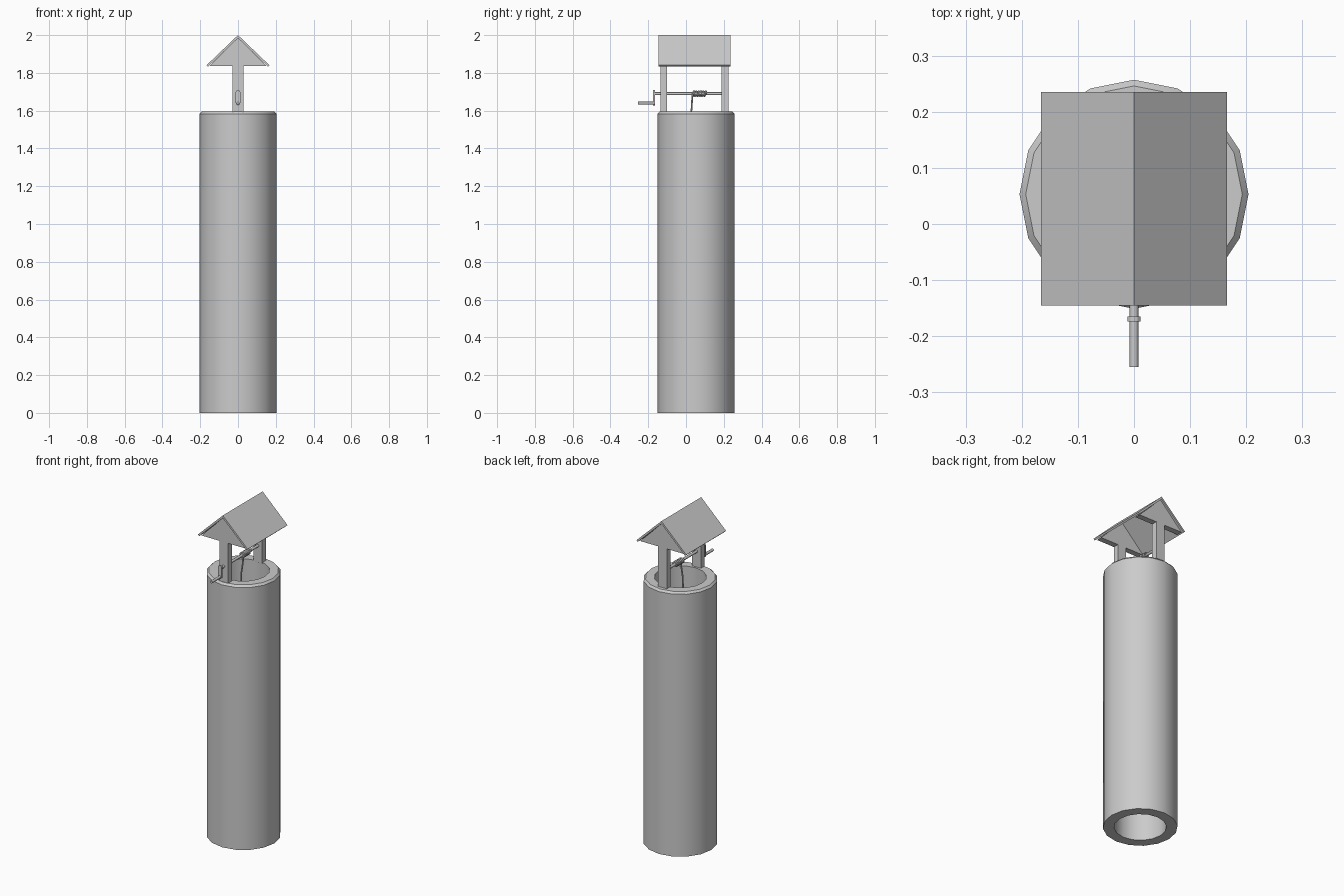
import bpy, bmesh, math
from mathutils import Vector

if "Cube" in bpy.data.objects:
    bpy.data.objects.remove(bpy.data.objects["Cube"])

grey = bpy.data.materials.new("plain grey")
grey.diffuse_color = (0.6, 0.6, 0.6, 1)
grey.use_nodes = True
grey.node_tree.nodes["Principled BSDF"].inputs["Base Color"].default_value = grey.diffuse_color


def finish(name, bm, smooth=False):
    bmesh.ops.recalc_face_normals(bm, faces=bm.faces)
    mesh = bpy.data.meshes.new(name)
    bm.to_mesh(mesh)
    bm.free()
    obj = bpy.data.objects.new(name, mesh)
    bpy.context.collection.objects.link(obj)
    mesh.materials.append(grey)
    if smooth:
        bpy.ops.object.select_all(action='DESELECT')
        obj.select_set(True)
        bpy.context.view_layer.objects.active = obj
        bpy.ops.object.shade_smooth_by_angle(angle=math.radians(50 if smooth == 2 else 30))
    return obj


def prism(name, pts, y0, y1, smooth=False):
    """Extrude an x-z outline from y0 to y1."""
    bm = bmesh.new()
    face = bm.faces.new([bm.verts.new((x, y0, z)) for x, z in pts])
    ext = bmesh.ops.extrude_face_region(bm, geom=[face])
    verts = [v for v in ext["geom"] if isinstance(v, bmesh.types.BMVert)]
    bmesh.ops.translate(bm, verts=verts, vec=(0, y1 - y0, 0))
    return finish(name, bm, smooth)


def circle(r, z, n):
    return [(r * math.cos(math.tau * i / n), z + r * math.sin(math.tau * i / n)) for i in range(n)]


def rope(name, pts, r):
    """Sweep a six-sided section along a path."""
    bm = bmesh.new()
    pts = [Vector(p) for p in pts]
    rings = []
    for i, p in enumerate(pts):
        t = (pts[min(i + 1, len(pts) - 1)] - pts[max(i - 1, 0)]).normalized()
        u = t.cross(Vector((0, 1, 0))).normalized()
        w = t.cross(u)
        rings.append([bm.verts.new(p + r * (u * math.cos(k * math.tau / 6) + w * math.sin(k * math.tau / 6)))
                      for k in range(6)])
    for a, b in zip(rings, rings[1:]):
        for k in range(6):
            bm.faces.new((a[k], a[(k + 1) % 6], b[(k + 1) % 6], b[k]))
    bm.faces.new(rings[0])
    bm.faces.new(rings[-1])
    return finish(name, bm, 2)


# Well shaft: open tube with a chamfered outer rim
bm = bmesh.new()
section = [(0.204, 0), (0.204, 1.583), (0.193, 1.595), (0.143, 1.595), (0.143, 0)]
N = 16
rings = [[bm.verts.new((r * math.cos(math.tau * i / N), 0.053 + r * math.sin(math.tau * i / N), z))
          for i in range(N)] for r, z in section]
for a, b in zip(rings, rings[1:] + rings[:1]):
    for i in range(N):
        j = (i + 1) % N
        bm.faces.new((a[i], a[j], b[j], b[i]))
finish("well_shaft", bm, 1)

# Posts, each widening into a gable under the roof
gable = [(-0.029, 1.59), (0.029, 1.59), (0.029, 1.836), (0.149, 1.836),
         (0, 1.985), (-0.149, 1.836), (-0.029, 1.836)]
prism("front_post", gable, -0.136, -0.101)
prism("back_post", gable, 0.189, 0.224)

# Roof: two thin sloping boards
prism("roof", [(0, 2.0), (0.166, 1.834 + 0.007), (0.158, 1.833), (0, 1.984),
               (-0.158, 1.833), (-0.166, 1.834 + 0.007)], -0.145, 0.235)

# Winding axle, crank arm and handle
AX = 1.69
prism("axle", circle(0.008, AX, 8), -0.17, 0.195, 2)
arm = [(0.012 * math.cos(a), AX + 0.008 + 0.012 * math.sin(a))
       for a in [math.pi * i / 6 for i in range(7)]]
arm += [(0.012 * math.cos(a), 1.64 + 0.012 * math.sin(a))
        for a in [math.pi + math.pi * i / 6 for i in range(7)]]
prism("crank_arm", arm, -0.174, -0.165)
prism("crank_handle", circle(0.008, 1.64, 8), -0.255, -0.166, 2)

# Rope: coil on the axle, then hanging into the shaft
TURNS, STEPS = 6, 14
coil = []
for i in range(TURNS * STEPS + 1):
    a = math.tau * i / STEPS
    coil.append((0.012 * math.cos(a), 0.107 - 0.074 * i / (TURNS * STEPS), AX + 0.012 * math.sin(a)))
rope("rope_coil", coil, 0.006)
rope("hanging_rope", [(0.012, 0.033, AX), (0.010, 0.032, 1.65), (0.003, 0.028, 1.59),
                      (0, 0.028, 1.52), (0, 0.028, 1.2)], 0.005)
